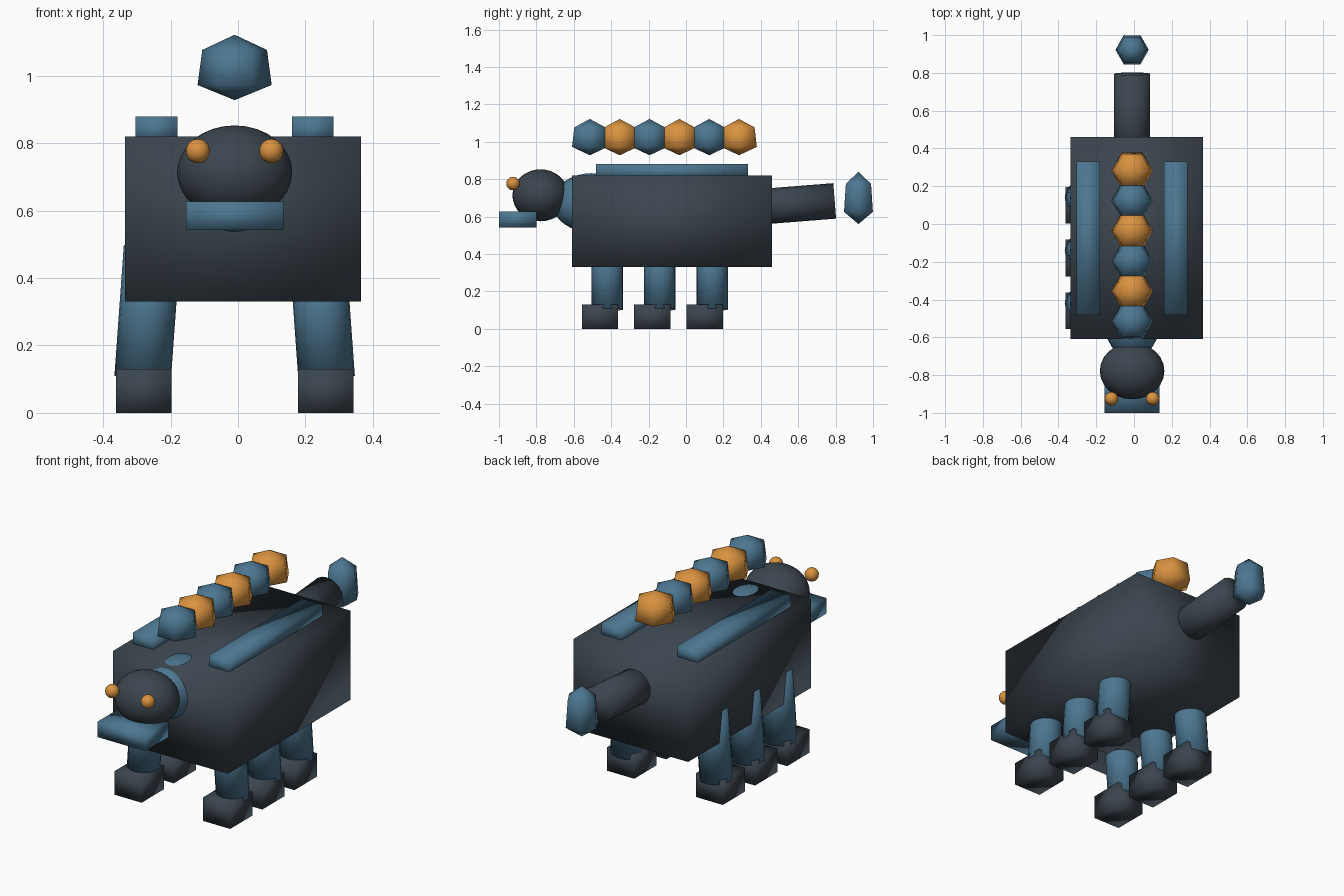
import bpy, bmesh, math
from mathutils import Matrix, Vector

if "Cube" in bpy.data.objects:
    bpy.data.objects.remove(bpy.data.objects["Cube"])

CX = -0.01  # symmetry line of everything but the trunk


def material(name, rgb):
    m = bpy.data.materials.new(name)
    m.diffuse_color = (*rgb, 1)
    m.use_nodes = True
    m.node_tree.nodes["Principled BSDF"].inputs["Base Color"].default_value = m.diffuse_color
    return m


DARK = material("dark_slate", (0.044, 0.060, 0.077))
BLUE = material("steel_blue", (0.072, 0.183, 0.283))
ORANGE = material("orange", (0.70, 0.29, 0.05))


def finish(name, bm, mat, matrix):
    bmesh.ops.recalc_face_normals(bm, faces=bm.faces)
    for f in bm.faces:
        f.smooth = True
    mesh = bpy.data.meshes.new(name)
    bm.to_mesh(mesh)
    bm.free()
    mesh.transform(matrix)
    mesh.materials.append(mat)
    obj = bpy.data.objects.new(name, mesh)
    bpy.context.collection.objects.link(obj)
    return obj


def place(center, size=(1, 1, 1)):
    return Matrix.Translation(center) @ Matrix.Diagonal((*size, 1))


def box(name, center, size, mat):
    bm = bmesh.new()
    bmesh.ops.create_cube(bm, size=1)
    return finish(name, bm, mat, place(center, size))


def ball(name, center, radii, mat, segments=24, rings=16):
    bm = bmesh.new()
    bmesh.ops.create_uvsphere(bm, u_segments=segments, v_segments=rings, radius=1)
    return finish(name, bm, mat, place(center, radii))


def rod(name, start, end, radius, mat):
    start, end = Vector(start), Vector(end)
    axis = end - start
    bm = bmesh.new()
    bmesh.ops.create_cone(bm, cap_ends=True, segments=20, radius1=radius,
                          radius2=radius, depth=axis.length)
    turn = axis.to_track_quat('Z', 'Y').to_matrix().to_4x4()
    return finish(name, bm, mat, Matrix.Translation((start + end) / 2) @ turn)


def crystal(name, center, scale, mat):
    """Six-sided gem: two rings closed by an upper and a lower point."""
    bm = bmesh.new()
    low, high = [[bm.verts.new((r * math.cos(i * math.pi / 3),
                                r * math.sin(i * math.pi / 3), z))
                  for i in range(6)] for r, z in ((0.11, -0.052), (0.096, 0.052))]
    top, bottom = bm.verts.new((0, 0, 0.097)), bm.verts.new((0, 0, -0.097))
    for i in range(6):
        j = (i + 1) % 6
        bm.faces.new((low[i], low[j], high[j], high[i]))
        bm.faces.new((high[i], high[j], top))
        bm.faces.new((low[j], low[i], bottom))
    return finish(name, bm, mat, place(center, scale))


# Trunk, neck and head
box("body", (0.015, -0.075, 0.575), (0.70, 1.07, 0.49), DARK)
ball("neck", (CX, -0.505, 0.674), (0.15, 0.21, 0.158), BLUE)
ball("head", (CX, -0.778, 0.714), (0.171, 0.15, 0.139), DARK)
box("jaw", (CX, -0.90, 0.585), (0.29, 0.20, 0.086), BLUE)

# Paired parts
for side, s in (("left", -1), ("right", 1)):
    ball(f"{side}_eye", (CX + s * 0.109, -0.925, 0.777), (0.036,) * 3, ORANGE, 16, 10)
    box(f"{side}_back_plate", (CX + s * 0.232, -0.075, 0.84), (0.124, 0.813, 0.08), BLUE)
    for row, y in (("front", -0.42), ("middle", -0.14), ("rear", 0.14)):
        rod(f"{side}_{row}_leg", (CX + s * 0.273, y, 0.103),
            (CX + s * 0.245, y, 0.492), 0.084, BLUE)
        box(f"{side}_{row}_foot", (CX + s * 0.27, y - 0.04, 0.065),
            (0.165, 0.194, 0.13), DARK)

# Floating row of crystals above the back
for i in range(6):
    crystal(f"back_crystal_{i + 1}", (CX, -0.514 + 0.1595 * i, 1.025), (1, 1, 1),
            ORANGE if i % 2 else BLUE)

# Tail and its tip
rod("tail", (CX, 0.30, 0.645), (CX, 0.795, 0.684), 0.095, DARK)
crystal("tail_tip", (CX, 0.922, 0.70), (0.80, 0.81, 1.44), BLUE)
